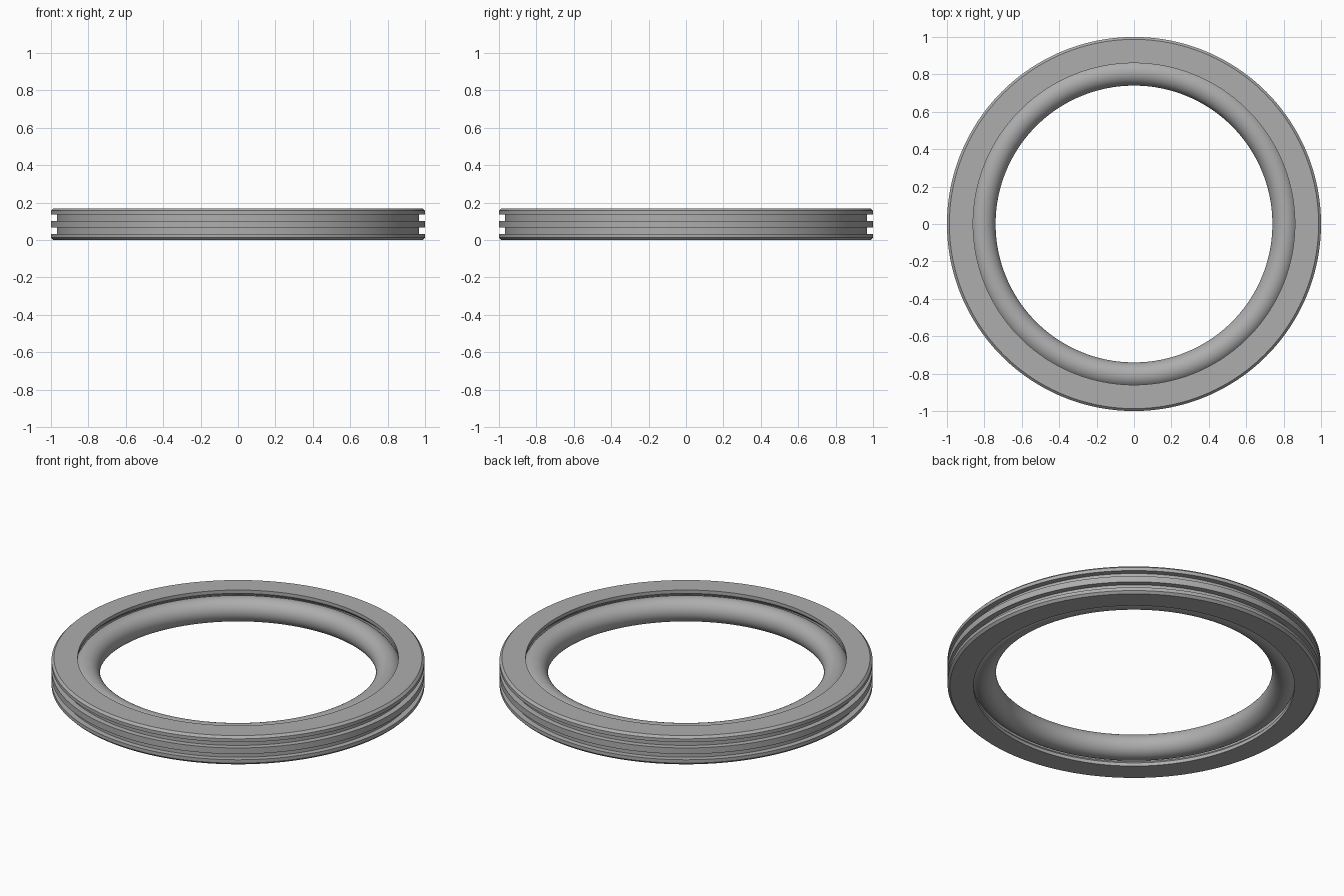
import bpy, bmesh, math
from mathutils import Vector

if "Cube" in bpy.data.objects:
    bpy.data.objects.remove(bpy.data.objects["Cube"], do_unlink=True)

HEIGHT = 0.17
MID = HEIGHT / 2

grey = bpy.data.materials.new("plain_grey")
grey.use_nodes = True
grey.diffuse_color = (0.42, 0.42, 0.42, 1)
grey.node_tree.nodes["Principled BSDF"].inputs["Base Color"].default_value = (0.42, 0.42, 0.42, 1)


def revolve(name, profile, steps=192):
    """Spin a closed (radius, height) profile around the vertical axis."""
    bm = bmesh.new()
    verts = [bm.verts.new((r, 0, z)) for r, z in profile]
    edges = [bm.edges.new((v, verts[i - 1])) for i, v in enumerate(verts)]
    bmesh.ops.spin(bm, geom=verts + edges, cent=Vector(), axis=(0, 0, 1),
                   angle=math.tau, steps=steps, use_duplicate=False)
    bmesh.ops.remove_doubles(bm, verts=bm.verts, dist=0.0001)
    bmesh.ops.recalc_face_normals(bm, faces=bm.faces)
    mesh = bpy.data.meshes.new(name)
    bm.to_mesh(mesh)
    bm.free()
    mesh.materials.append(grey)
    obj = bpy.data.objects.new(name, mesh)
    bpy.context.collection.objects.link(obj)
    bpy.ops.object.select_all(action='DESELECT')
    obj.select_set(True)
    bpy.context.view_layer.objects.active = obj
    bpy.ops.object.shade_smooth_by_angle(angle=math.radians(25))
    return obj


# Outer ring: upper half profile (radius, height above middle), mirrored below
upper = [(0.968, 0.018), (0.968, 0.052), (1.0, 0.052)]
upper = [(1.0, 0.018)] + upper + [(1.0, 0.072), (0.987, MID), (0.86, MID),
                                  (0.86, 0.065), (0.88, 0.045)]
lower = [(r, -z) for r, z in reversed(upper)]
revolve("outer_ring", [(r, MID + z) for r, z in upper + lower])

# Round seal seated inside the outer ring
seal = [(0.81 + 0.07 * math.cos(a), MID + 0.07 * math.sin(a))
        for a in (math.tau * i / 40 for i in range(40))]
revolve("inner_seal", seal)
